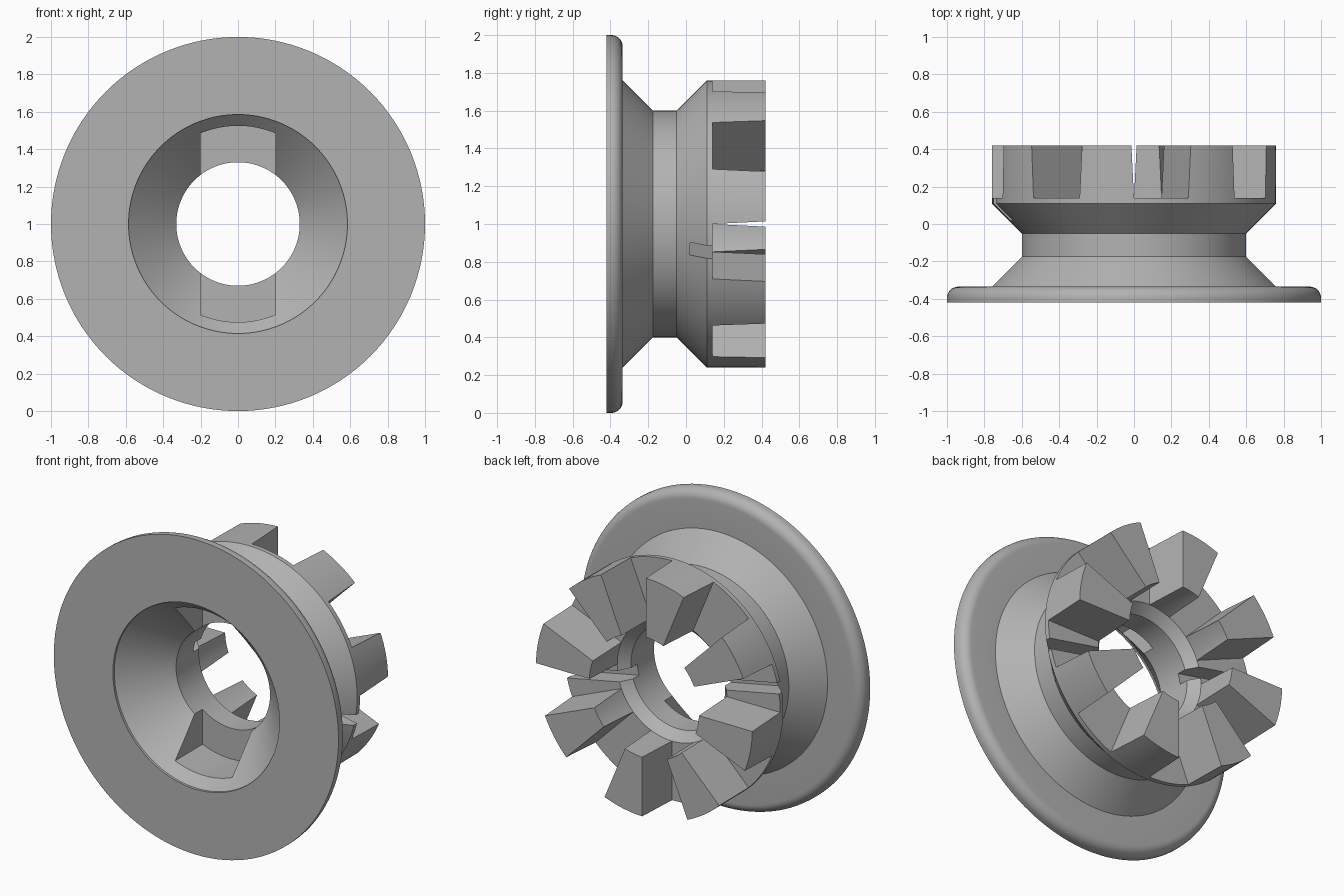
import bpy, bmesh
from math import sin, cos, pi, radians, asin
from mathutils import Vector

cube = bpy.data.objects.get("Cube")
if cube:
    bpy.data.objects.remove(cube, do_unlink=True)

AXIS_Z = 1.0
REAR = 0.42
FLOOR = 0.14          # floor of the gaps between teeth
OUTER, INNER = 0.76, 0.385

grey = bpy.data.materials.new("plain grey")
grey.use_nodes = True
grey.diffuse_color = (0.45, 0.45, 0.45, 1)
grey.node_tree.nodes["Principled BSDF"].inputs["Base Color"].default_value = grey.diffuse_color


def polar(r, t):
    """Point around the axis, clockwise from the top as seen from the front."""
    return r * sin(t), r * cos(t)


def make_object(name, bm):
    bmesh.ops.recalc_face_normals(bm, faces=bm.faces)
    mesh = bpy.data.meshes.new(name)
    bm.to_mesh(mesh)
    bm.free()
    mesh.materials.append(grey)
    obj = bpy.data.objects.new(name, mesh)
    bpy.context.collection.objects.link(obj)
    return obj


def loft(name, near, far, y0, y1):
    """Solid between two outlines standing at y0 and y1."""
    bm = bmesh.new()
    a = [bm.verts.new((x, y0, AXIS_Z + z)) for x, z in near]
    b = [bm.verts.new((x, y1, AXIS_Z + z)) for x, z in far]
    bm.faces.new(a)
    bm.faces.new(b)
    n = len(a)
    for i in range(n):
        j = (i + 1) % n
        bm.faces.new((a[i], a[j], b[j], b[i]))
    return make_object(name, bm)


def revolve(name, profile, steps=128):
    bm = bmesh.new()
    verts = [bm.verts.new((r, y, AXIS_Z)) for r, y in profile]
    edges = [bm.edges.new((verts[i], verts[(i + 1) % len(verts)])) for i in range(len(verts))]
    bmesh.ops.spin(bm, geom=verts + edges, cent=(0, 0, AXIS_Z), axis=(0, 1, 0),
                   angle=2 * pi, steps=steps, use_merge=False)
    bmesh.ops.remove_doubles(bm, verts=bm.verts, dist=0.0002)
    return make_object(name, bm)


def smooth(obj):
    bpy.ops.object.select_all(action='DESELECT')
    obj.select_set(True)
    bpy.context.view_layer.objects.active = obj
    bpy.ops.object.shade_smooth_by_angle(angle=radians(30))


# Flanged body: rounded flange, waisted outside, funnel and bore inside
ROUND = 0.06
rim = [(1 - ROUND + ROUND * cos(i * pi / 16), -0.395 + ROUND * sin(i * pi / 16))
       for i in range(9)]
profile = [(0.585, -REAR), (1.0, -REAR)] + rim + [
    (0.76, -0.335), (0.6, -0.175), (0.6, -0.05), (OUTER, 0.11), (OUTER, FLOOR),
    (INNER, FLOOR), (0.33, 0.08), (0.33, -0.15), (0.585, -0.405)]
body = revolve("flanged_body", profile)

# Pockets at the top and bottom of the funnel
half = asin(0.2 / 0.525)
arc = [half * (i / 6 - 1) for i in range(13)]
outline = [polar(0.525, t) for t in arc] + [polar(0.525, t + pi) for t in arc]
cutters = [loft("pocket_cutter", outline, outline, -0.5, -0.07)]

# Narrow radial grooves in two opposite gaps
for k in range(2):
    t = radians(101.25 + 180 * k)
    out, side = Vector(polar(1, t)), Vector(polar(1, t + pi / 2)) * 0.034
    groove = [out * 0.25 - side, out * 0.9 - side, out * 0.9 + side, out * 0.25 + side]
    cutters.append(loft("groove_cutter", groove, groove, 0.02, 0.3))

for cutter in cutters:
    cutter.hide_render = True
    cutter.hide_set(True)
    cut = body.modifiers.new("cut", 'BOOLEAN')
    cut.operation = 'DIFFERENCE'
    cut.solver = 'EXACT'
    cut.object = cutter
bpy.context.view_layer.objects.active = body
body.select_set(True)
for cut in list(body.modifiers):
    bpy.ops.object.modifier_apply(modifier=cut.name)
for cutter in cutters:
    bpy.data.objects.remove(cutter, do_unlink=True)
smooth(body)


# Eight wedge teeth, narrowing slightly toward the rear
def sector(t0, t1, draft, n=8):
    points = []
    for r, order in ((OUTER, range(n + 1)), (INNER, range(n, -1, -1))):
        a, b = t0 + draft / r, t1 - draft / r
        points += [polar(r, a + (b - a) * i / n) for i in order]
    return points


for k in range(8):
    end = radians(45 * k)
    start = end - radians(22.5)
    smooth(loft(f"tooth_{k + 1}", sector(start, end, 0), sector(start, end, 0.014), FLOOR, REAR))
